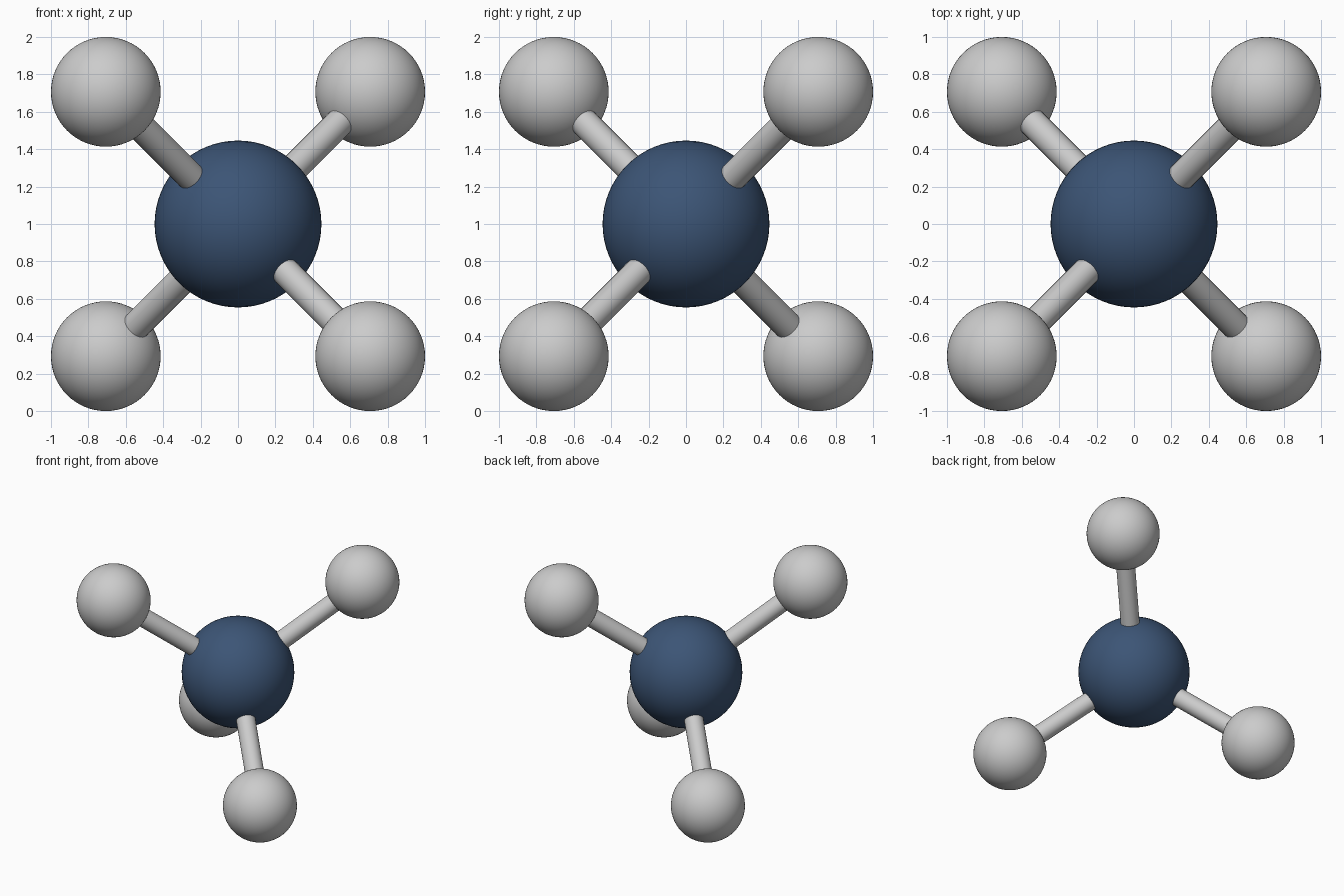
import bpy, math
from mathutils import Vector

if "Cube" in bpy.data.objects:
    bpy.data.objects.remove(bpy.data.objects["Cube"])

CENTRE = Vector((0, 0, 1))
OFFSET, CORE_R, OUTER_R, ROD_R = 0.7068, 0.446, 0.2932, 0.076


def material(name, color):
    m = bpy.data.materials.new(name)
    m.diffuse_color = color
    m.use_nodes = True
    m.node_tree.nodes["Principled BSDF"].inputs["Base Color"].default_value = m.diffuse_color
    return m


def finish(name, mat=None):
    ob = bpy.context.object
    ob.name = name
    if mat:
        ob.data.materials.append(mat)
    bpy.ops.object.shade_smooth_by_angle(angle=math.radians(40))


def ball(name, radius, location, mat=None):
    bpy.ops.mesh.primitive_uv_sphere_add(segments=64, ring_count=32,
                                         radius=radius, location=location)
    finish(name, mat)


def rod(name, start, end):
    axis = end - start
    bpy.ops.mesh.primitive_cylinder_add(
        vertices=32, radius=ROD_R, depth=axis.length, location=(start + end) / 2,
        rotation=axis.to_track_quat('Z', 'Y').to_euler())
    finish(name)


# Central ball
ball("central_ball", CORE_R, CENTRE, material("dark_blue", (0.045, 0.09, 0.18, 1)))

# Four outer balls on alternate cube corners, each joined by a rod
corners = [(-1, -1, 1), (1, -1, -1), (1, 1, 1), (-1, 1, -1)]
for i, corner in enumerate(corners, 1):
    direction = Vector(corner)
    outer = CENTRE + direction * OFFSET
    ball(f"outer_ball_{i}", OUTER_R, outer)
    unit = direction.normalized()
    # rod ends sit just inside both balls
    rod(f"connecting_rod_{i}", CENTRE + unit * (CORE_R - 0.04),
        outer - unit * (OUTER_R - 0.04))
